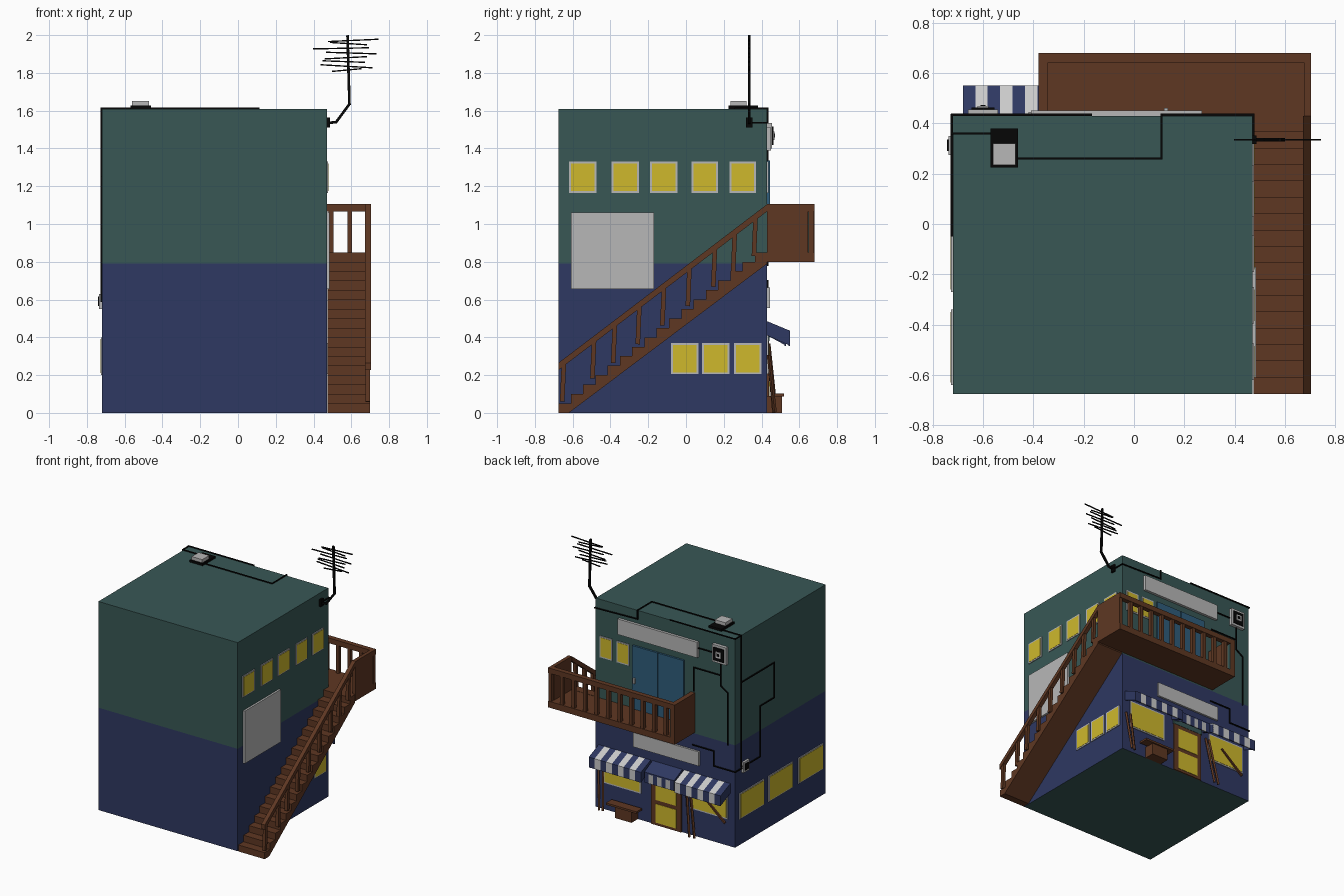
import bpy, bmesh
from mathutils import Vector, Matrix

if "Cube" in bpy.data.objects:
    bpy.data.objects.remove(bpy.data.objects["Cube"])


def mat(name, r, g, b):
    m = bpy.data.materials.new(name)
    m.diffuse_color = [(c / 255) ** 2.2 for c in (r, g, b)] + [1]
    m.use_nodes = True
    m.node_tree.nodes["Principled BSDF"].inputs["Base Color"].default_value = m.diffuse_color
    return m


NAVY = mat("navy", 50, 59, 98)
GREEN = mat("green", 59, 88, 86)
BROWN = mat("brown", 95, 58, 39)
YELLOW = mat("yellow", 205, 183, 48)
GREY = mat("light_grey", 182, 182, 182)
WHITE = mat("white", 215, 215, 215)
BLUE = mat("blue", 50, 93, 122)
BLACK = mat("black", 14, 14, 14)

# Outer wall planes
L, R, F, B, TOP, MID = -0.72, 0.47, -0.675, 0.43, 1.61, 0.79


def finish(name, bm, m):
    bmesh.ops.recalc_face_normals(bm, faces=bm.faces)
    me = bpy.data.meshes.new(name)
    bm.to_mesh(me)
    bm.free()
    me.materials.append(m)
    ob = bpy.data.objects.new(name, me)
    bpy.context.collection.objects.link(ob)
    return ob


def boxes(name, m, *bs):
    """Boxes given as (x0, x1, y0, y1, z0, z1), in one object."""
    bm = bmesh.new()
    for x0, x1, y0, y1, z0, z1 in bs:
        M = Matrix.Translation(((x0 + x1) / 2, (y0 + y1) / 2, (z0 + z1) / 2)) @ \
            Matrix.Diagonal((abs(x1 - x0), abs(y1 - y0), abs(z1 - z0), 1))
        bmesh.ops.create_cube(bm, size=1, matrix=M)
    return finish(name, bm, m)


def beams(name, m, w, *paths):
    """Square bars following each path of points."""
    bm = bmesh.new()
    for path in paths:
        for p, q in zip(path, path[1:]):
            p, q = Vector(p), Vector(q)
            d = q - p
            M = Matrix.Translation((p + q) / 2) @ d.to_track_quat('Z', 'Y').to_matrix().to_4x4() @ \
                Matrix.Diagonal((w, w, d.length + w * 0.9, 1))
            bmesh.ops.create_cube(bm, size=1, matrix=M)
    return finish(name, bm, m)


def prisms(name, m, profile, spans):
    """A (y, z) profile extruded along x over each span."""
    bm = bmesh.new()
    for x0, x1 in spans:
        f = bm.faces.new([bm.verts.new((x0, y, z)) for y, z in profile])
        ext = bmesh.ops.extrude_face_region(bm, geom=[f])["geom"]
        bmesh.ops.translate(bm, vec=(x1 - x0, 0, 0), verts=[v for v in ext if isinstance(v, bmesh.types.BMVert)])
    return finish(name, bm, m)


def on_wall(side, a0, a1, z0, z1, d):
    if side == "right":
        return (R - 0.01, R + d, a0, a1, z0, z1)
    if side == "left":
        return (L - d, L + 0.01, a0, a1, z0, z1)
    return (a0, a1, B - 0.01, B + d, z0, z1)


def windows(name, side, spans, z0, z1, fw=0.01):
    boxes(name + "_frames", GREY, *[on_wall(side, a, b, z0, z1, 0.006) for a, b in spans])
    boxes(name + "_panes", YELLOW,
          *[on_wall(side, a + fw, b - fw, z0 + fw, z1 - fw, 0.008) for a, b in spans])


# Building storeys, with a green underside
ground = boxes("ground_floor", NAVY, (L, R, F, B, 0, MID))
ground.data.materials.append(GREEN)
for p in ground.data.polygons:
    if p.normal.z < -0.5:
        p.material_index = 1
boxes("upper_floor", GREEN, (L, R, F, B, MID, TOP))

# Windows
windows("right_upper_windows", "right",
        [(-0.62, -0.475), (-0.395, -0.25), (-0.19, -0.045), (0.03, 0.17), (0.23, 0.37)], 1.165, 1.33)
windows("right_lower_windows", "right", [(-0.08, 0.065), (0.085, 0.23), (0.255, 0.4)], 0.205, 0.37)
windows("left_windows", "left", [(-0.64, -0.34), (-0.27, 0.025), (0.08, 0.38)], 0.2, 0.4)
windows("back_upper_windows", "back", [(0.18, 0.29), (0.325, 0.435)], 1.165, 1.33)
windows("back_lower_windows", "back", [(0.08, 0.40), (-0.66, -0.34)], 0.205, 0.42)

# Blank sign boards
boxes("side_board", GREY, on_wall("right", -0.61, -0.17, 0.655, 1.06, 0.015))
boxes("upper_sign", GREY, on_wall("back", -0.41, 0.27, 1.39, 1.51, 0.02))
boxes("lower_sign", GREY, on_wall("back", -0.42, 0.14, 0.555, 0.665, 0.015))

# Balcony doors
boxes("balcony_doors", BLUE, on_wall("back", -0.29, -0.073, 0.84, 1.335, 0.015),
      on_wall("back", -0.067, 0.15, 0.84, 1.335, 0.015))
boxes("door_handle", GREY, on_wall("back", 0.12, 0.135, 1.05, 1.09, 0.03))

# Shop door with two panes
boxes("shop_door", BROWN, on_wall("back", -0.265, -0.01, 0, 0.38, 0.01))
boxes("shop_door_panes", YELLOW, on_wall("back", -0.225, -0.05, 0.02, 0.165, 0.013),
      on_wall("back", -0.225, -0.05, 0.195, 0.35, 0.013))
boxes("shop_door_lintel", GREEN, on_wall("back", -0.27, -0.005, 0.38, 0.42, 0.012))

# Stairs
n, rise, run = 17, 0.05, (B - F) / 17
prof = [(F, 0)]
for i in range(n):
    prof += [(F + i * run, (i + 1) * rise), (F + (i + 1) * run, (i + 1) * rise)]
prof += [(B, 0.79), (-0.62, 0)]
prisms("stairs", BROWN, prof, [(R + 0.005, 0.70)])


def rail_z(y):
    return 0.265 + (y - F) * 0.84 / (B - F)


prisms("stair_handrail", BROWN,
       [(F, rail_z(F)), (B, rail_z(B)), (B, rail_z(B) - 0.038), (F, rail_z(F) - 0.038)], [(0.672, 0.703)])
beams("stair_balusters", BROWN, 0.024,
      *[[(0.687, y, rail_z(y) - 0.21), (0.687, y + 0.008, rail_z(y) - 0.025)]
        for y in (-0.655, -0.495, -0.385, -0.255, -0.125, 0.01, 0.145, 0.25, 0.36)])

# Balcony with solid ends and baluster front
boxes("balcony_floor", BROWN, (-0.38, 0.703, B, 0.68, 0.80, 0.848))
boxes("balcony_ends", BROWN, (-0.38, -0.342, B, 0.68, 0.83, 1.105), (0.675, 0.703, B, 0.645, 0.83, 1.105))
boxes("balcony_top_rail", BROWN, (-0.38, 0.703, 0.642, 0.68, 1.065, 1.105))
boxes("balcony_end_inset", GREEN, (-0.344, -0.338, 0.646, 0.676, 0.85, 1.063))
boxes("balcony_balusters", BROWN,
      *[(x - 0.013, x + 0.013, 0.648, 0.676, 0.84, 1.08) for x in [0.69 - 0.0985 * i for i in range(11)]])

# Striped awnings over the shop windows, plain one over the door


def awning(name, x0, x1, count, y1, sheet2, valance2):
    sheet = [(B, 0.485), (y1, 0.435), (y1, 0.425), (B, 0.473)]
    val = [(y1, 0.435), (y1, 0.355), (y1 - 0.008, 0.355), (y1 - 0.008, 0.43)]
    w = (x1 - x0) / count
    spans = [(x0 + i * w, x0 + (i + 1) * w) for i in range(count)]
    for part, pr, alt in (("sheet", sheet, sheet2), ("valance", val, valance2)):
        prisms(f"{name}_{part}_navy", NAVY, pr, spans[::2])
        prisms(f"{name}_{part}_alternate", alt, pr, spans[1::2])
    prisms(name + "_cheeks", NAVY, [(B, 0.482), (y1, 0.433), (y1, 0.356), (B, 0.41)],
           [(x0, x0 + 0.006), (x1 - 0.006, x1)])


awning("left_awning", 0.0, 0.445, 9, 0.55, WHITE, WHITE)
awning("door_awning", -0.27, -0.015, 7, 0.53, NAVY, GREY)
awning("right_awning", -0.68, -0.285, 8, 0.55, WHITE, WHITE)

# Bench and leaning planks
boxes("bench_seat", BROWN, (0.06, 0.32, 0.45, 0.52, 0.088, 0.103))
boxes("bench_base", BROWN, (0.11, 0.25, B, 0.508, 0, 0.09))
beams("leaning_planks", BROWN, 0.014,
      [(0.44, 0.438, 0.30), (0.415, 0.47, 0.01)], [(0.40, 0.438, 0.30), (0.385, 0.465, 0.01)],
      [(-0.31, 0.438, 0.36), (-0.36, 0.475, 0.01)], [(-0.34, 0.438, 0.36), (-0.40, 0.47, 0.01)],
      [(-0.46, 0.44, 0.33), (-0.64, 0.445, 0.18)])

# Roof vent and wall boxes
boxes("roof_vent_base", BLACK, (-0.57, -0.46, 0.225, 0.38, TOP, 1.627))
boxes("roof_vent_cap", GREY, (-0.56, -0.47, 0.235, 0.32, 1.62, 1.652))
boxes("meter_box", GREY, on_wall("back", -0.66, -0.54, 1.40, 1.535, 0.025))
boxes("meter_box_panel", BLACK, on_wall("back", -0.645, -0.555, 1.417, 1.517, 0.032))
boxes("meter_box_dial", WHITE, on_wall("back", -0.622, -0.578, 1.445, 1.49, 0.038))
boxes("meter_box_dot", BLACK, on_wall("back", -0.61, -0.59, 1.458, 1.478, 0.042))
boxes("junction_box", GREY, on_wall("left", 0.275, 0.35, 0.55, 0.63, 0.017))
boxes("junction_box_panel", BLACK, on_wall("left", 0.29, 0.335, 0.565, 0.615, 0.022))

# Cables over the roof and down the walls
xl, yb, zt = L - 0.004, B + 0.004, TOP + 0.003
beams("cables", BLACK, 0.008,
      [(-0.47, 0.26, zt), (0.11, 0.26, zt), (0.11, yb, zt), (0.11, yb, 1.545),
       (R + 0.004, yb, 1.535), (R + 0.004, 0.34, 1.535)],
      [(-0.56, 0.36, zt), (xl, 0.36, zt), (xl, 0.36, 0.60), (xl, 0.32, 0.60)],
      [(xl, 0.36, 1.25), (xl, -0.045, 1.25), (xl, -0.045, 0.98), (xl, 0.13, 0.98),
       (xl, 0.13, 0.59), (xl, 0.28, 0.59)],
      [(-0.17, yb, zt), (xl, yb, zt), (xl, 0.36, zt)],
      [(-0.41, yb, 1.46), (-0.54, yb, 1.46)],
      [(-0.60, yb, 1.40), (-0.60, yb, 1.22), (-0.66, yb, 1.18), (-0.66, yb, 0.78)],
      [(-0.60, yb, 1.30), (-0.37, yb, 1.30), (-0.37, yb, 1.12)],
      [(-0.36, yb, 0.70), (-0.54, yb, 0.70), (-0.54, yb, 0.585), (xl, yb, 0.585), (xl, 0.34, 0.585)])

# Antenna
ya = 0.335
boxes("antenna_bracket", BLACK, (R - 0.005, 0.486, ya - 0.017, ya + 0.017, 1.51, 1.565))
beams("antenna_mast", BLACK, 0.014,
      [(0.48, ya, 1.535), (0.52, ya, 1.54), (0.59, ya, 1.635), (0.58, ya, 1.993)])
beams("antenna_bars", BLACK, 0.007,
      *[[(a, ya, z - t), (b, ya, z + t)] for a, b, z, t in
        ((0.48, 0.74, 1.972, 0.006), (0.49, 0.68, 1.955, -0.006), (0.40, 0.69, 1.93, 0.003),
         (0.47, 0.73, 1.905, -0.004), (0.46, 0.68, 1.88, 0.006), (0.45, 0.67, 1.86, -0.004),
         (0.44, 0.71, 1.835, -0.008), (0.50, 0.65, 1.815, 0.007))])
